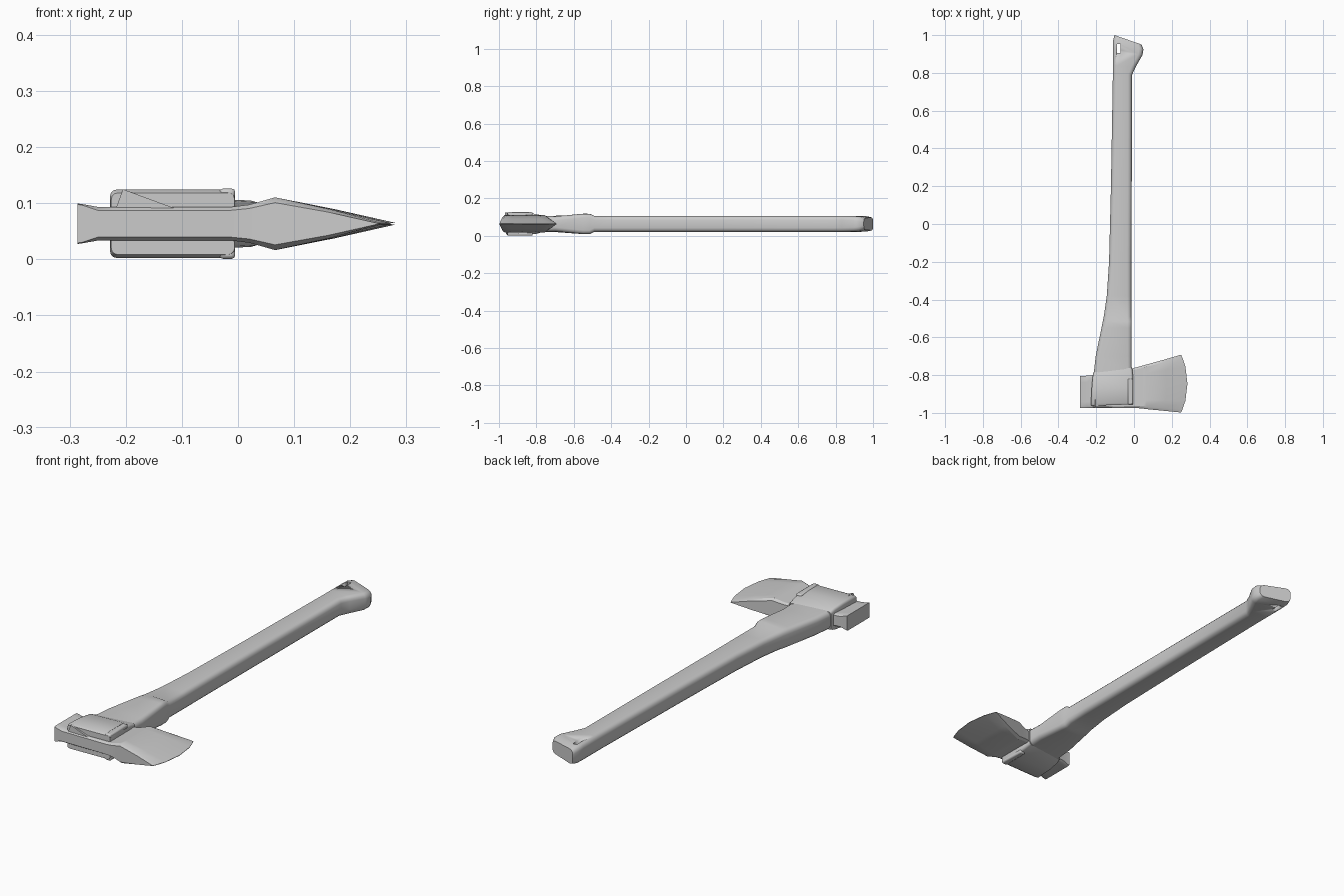
import bpy, bmesh, math

cube = bpy.data.objects.get("Cube")
if cube:
    bpy.data.objects.remove(cube, do_unlink=True)

MID = 0.0635  # height of the plane of symmetry
grey = bpy.data.materials.new("plain grey")
grey.use_nodes = True
colour = (0.6, 0.6, 0.6, 1)
grey.diffuse_color = colour
grey.node_tree.nodes["Principled BSDF"].inputs["Base Color"].default_value = colour


def loft(name, rings, angle=35):
    """Skin a row of equal rings and cap both ends."""
    bm = bmesh.new()
    rows = [[bm.verts.new(p) for p in ring] for ring in rings]
    n = len(rows[0])
    for a, b in zip(rows, rows[1:]):
        for i in range(n):
            j = (i + 1) % n
            bm.faces.new((a[i], a[j], b[j], b[i]))
    bm.faces.new(rows[0])
    bm.faces.new(rows[-1])
    bmesh.ops.recalc_face_normals(bm, faces=bm.faces)
    mesh = bpy.data.meshes.new(name)
    bm.to_mesh(mesh)
    bm.free()
    mesh.materials.append(grey)
    obj = bpy.data.objects.new(name, mesh)
    bpy.context.collection.objects.link(obj)
    bpy.ops.object.select_all(action="DESELECT")
    obj.select_set(True)
    bpy.context.view_layer.objects.active = obj
    bpy.ops.object.shade_smooth_by_angle(angle=math.radians(angle))
    return obj


def handle_ring(yl, yr, xl, xr, hl, hr, c=0.022):
    """Flat oblong with rounded corners, its two sides set separately."""
    ring = []
    for side, up in ((0, -1), (1, -1), (1, 1), (0, 1)):
        corner = []
        for k in range(4):
            a = math.radians(30 * k)
            inset, drop = c * (1 - math.cos(a)), c * (1 - math.sin(a))
            x = xr - inset if side else xl + inset
            t = (x - xl) / (xr - xl)
            h = hl + (hr - hl) * t - drop
            corner.append((x, yl + (yr - yl) * t, MID + up * h))
        # keep the outline running in one direction
        ring += corner if (side == 1) == (up == 1) else corner[::-1]
    return ring


def box(name, x0, x1, y0, y1, z0, z1, bevel=0.0):
    obj = loft(name, [[(x0, y, z0), (x1, y, z0), (x1, y, z1), (x0, y, z1)]
                      for y in (y0, y1)])
    if bevel:
        mod = obj.modifiers.new("soft edges", "BEVEL")
        mod.width, mod.segments = bevel, 2
    return obj


# Handle: flared at the head, swollen step, slim grip, slanted knob
handle = loft("handle", [handle_ring(*s) for s in (
    (-0.94, -0.94, -0.215, -0.012, 0.042, 0.042),
    (-0.80, -0.78, -0.214, -0.012, 0.043, 0.043),
    (-0.70, -0.70, -0.203, -0.012, 0.044, 0.040),
    (-0.55, -0.55, -0.172, -0.012, 0.044, 0.056),
    (-0.515, -0.515, -0.165, -0.012, 0.044, 0.056),
    (-0.49, -0.49, -0.160, -0.014, 0.043, 0.043),
    (-0.38, -0.38, -0.144, -0.014, 0.043, 0.043),
    (-0.20, -0.20, -0.132, -0.014, 0.043, 0.043),
    (0.20, 0.20, -0.122, -0.012, 0.043, 0.043),
    (0.79, 0.79, -0.112, -0.010, 0.043, 0.043),
    (0.84, 0.83, -0.112, 0.008, 0.043, 0.043),
    (0.93, 0.895, -0.112, 0.045, 0.043, 0.041),
    (0.97, 0.925, -0.111, 0.050, 0.042, 0.038),
    (1.00, 0.950, -0.103, 0.040, 0.036, 0.030))])

# Lanyard hole through the knob
cutter = box("lanyard_hole_cutter", -0.091, -0.071, 0.905, 0.953, -0.1, 0.2)
cutter.hide_render = True
cutter.hide_set(True)
hole = handle.modifiers.new("lanyard hole", "BOOLEAN")
hole.operation, hole.object, hole.solver = "DIFFERENCE", cutter, "EXACT"

# Collar that grips the handle inside the head
loft("collar", [handle_ring(*s, 0.012) for s in (
    (-0.962, -0.955, -0.226, -0.006, 0.055, 0.055),
    (-0.950, -0.945, -0.228, -0.005, 0.061, 0.061),
    (-0.87, -0.87, -0.224, -0.005, 0.060, 0.060),
    (-0.81, -0.80, -0.219, -0.006, 0.053, 0.053),
    (-0.785, -0.76, -0.215, -0.010, 0.042, 0.042))])

# Raised ribs beside the blade, above and below
for label, s in (("upper", 1), ("lower", -1)):
    z0, z1 = sorted((MID + s * 0.045, MID + s * 0.0625))
    box(label + "_rib", -0.033, -0.005, -0.955, -0.82, z0, z1, 0.006)

# Wedge on the front of the collar
loft("wedge", [[(-0.218, y, 0.09), (-0.11, y, 0.09), (-0.205, y, 0.125)]
               for y in (-0.968, -0.93)])


# Axe head: hammer end, body, cheeks and curved cutting edge
def head_ring(x, y0, y1, h, bow=0.0, rim=0.8):
    stations = (0, 0.05, 0.2, 0.5, 0.8, 0.95, 1)
    top, low = [], []
    for t in stations:
        k = h * (rim if t in (0, 1) else 1)
        px = x + bow * (1 - abs(2 * t - 1) ** 2.2)
        y = y0 + (y1 - y0) * t
        top.append((px, y, MID + k))
        low.append((px, y, MID - k))
    return top + low[::-1]


loft("axe_head", [head_ring(*s) for s in (
    (-0.286, -0.975, -0.805, 0.036, 0, 0.95),
    (-0.278, -0.975, -0.805, 0.035, 0, 0.95),
    (-0.250, -0.975, -0.803, 0.030),
    (-0.200, -0.975, -0.797, 0.030),
    (-0.012, -0.975, -0.765, 0.030),
    (0.020, -0.975, -0.757, 0.034),
    (0.045, -0.977, -0.750, 0.041),
    (0.066, -0.980, -0.744, 0.047),
    (0.160, -0.989, -0.718, 0.026, 0.012),
    (0.249, -0.998, -0.692, 0.001, 0.034))], 30)
